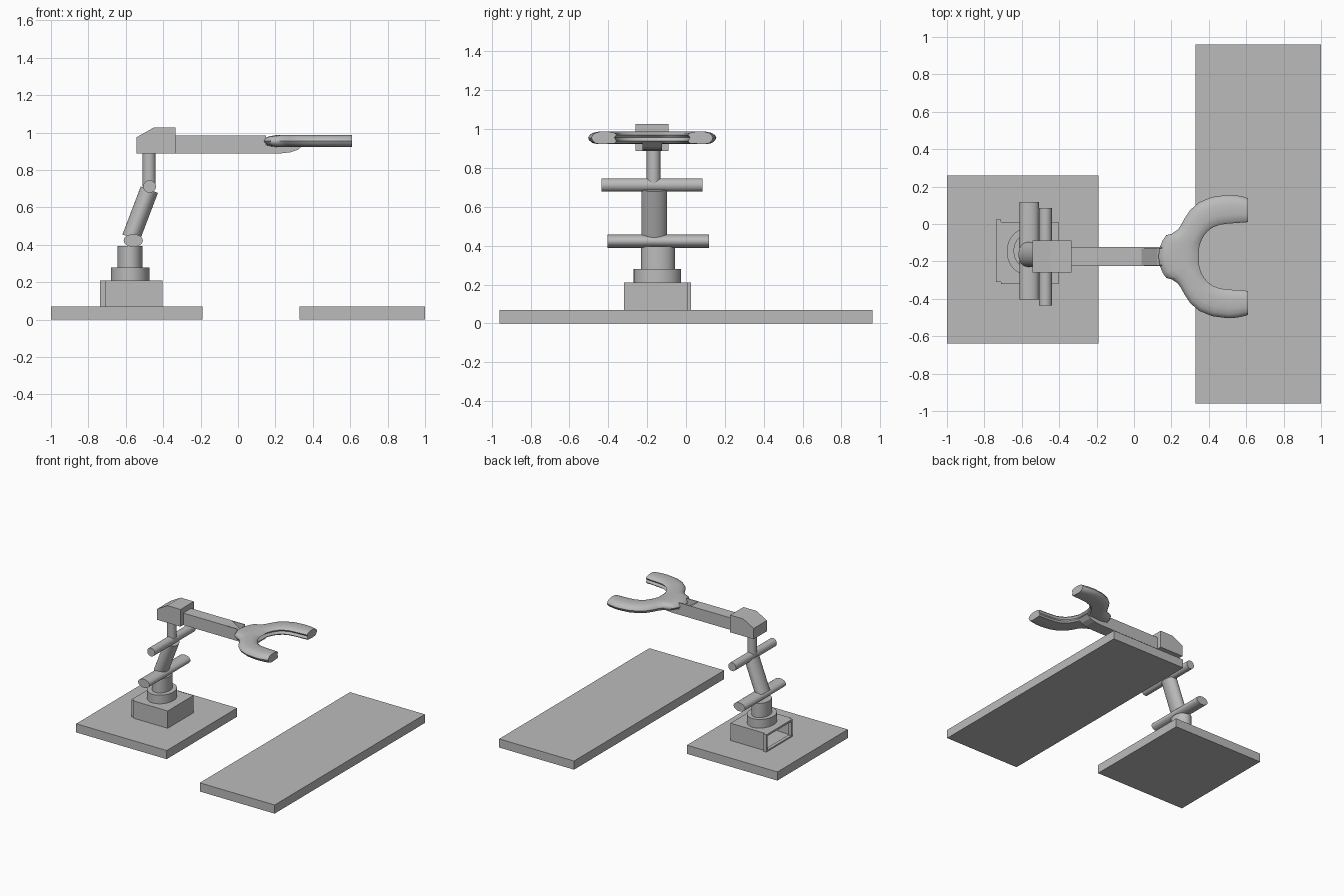
import bpy, bmesh, math
from mathutils import Vector, Matrix

if "Cube" in bpy.data.objects:
    bpy.data.objects.remove(bpy.data.objects["Cube"])

GRAY = (0.5, 0.5, 0.5, 1)
mat = bpy.data.materials.new("plain gray")
mat.use_nodes = True
mat.diffuse_color = GRAY
mat.node_tree.nodes["Principled BSDF"].inputs["Base Color"].default_value = GRAY


def finish(name, bm, smooth=False):
    bmesh.ops.recalc_face_normals(bm, faces=bm.faces)
    mesh = bpy.data.meshes.new(name)
    bm.to_mesh(mesh)
    bm.free()
    obj = bpy.data.objects.new(name, mesh)
    bpy.context.collection.objects.link(obj)
    mesh.materials.append(mat)
    if smooth:
        bpy.ops.object.select_all(action="DESELECT")
        obj.select_set(True)
        bpy.context.view_layer.objects.active = obj
        bpy.ops.object.shade_smooth_by_angle(angle=math.radians(35))
    return obj


def box(name, x, y, z):
    bm = bmesh.new()
    bmesh.ops.create_cube(bm, size=1)
    for v in bm.verts:
        v.co = [r[0] + (c + 0.5) * (r[1] - r[0]) for c, r in zip(v.co, (x, y, z))]
    return finish(name, bm)


def rod(name, start, end, rx, ry):
    """Elliptical cylinder between two points."""
    a, b = Vector(start), Vector(end)
    axis = b - a
    # keep the cross-section's second axis along y, or along z for level rods
    side = Vector((0, 0, 1)) if abs(axis.normalized().y) > 0.9 else Vector((0, 1, 0))
    w = axis.normalized()
    u = side.cross(w).normalized()
    turn = Matrix((u, w.cross(u), w)).transposed().to_4x4()
    bm = bmesh.new()
    bmesh.ops.create_cone(bm, cap_ends=True, segments=48, radius1=1, radius2=1, depth=axis.length)
    bmesh.ops.scale(bm, vec=(rx, ry, 1), verts=bm.verts)
    bm.transform(Matrix.Translation((a + b) / 2) @ turn)
    return finish(name, bm, True)


def side_profile(name, points, y0, y1):
    """Extrude an xz outline along y."""
    bm = bmesh.new()
    face = bm.faces.new([bm.verts.new((x, y0, z)) for x, z in points])
    out = bmesh.ops.extrude_face_region(bm, geom=[face])
    moved = [g for g in out["geom"] if isinstance(g, bmesh.types.BMVert)]
    bmesh.ops.translate(bm, vec=(0, y1 - y0, 0), verts=moved)
    return finish(name, bm)


# Floor plates
box("arm_floor_plate", (-1, -0.19), (-0.64, 0.26), (0, 0.07))
box("long_floor_plate", (0.33, 1), (-0.96, 0.96), (0, 0.07))

# Pedestal, with an open frame on one end
body = box("pedestal_box", (-0.71, -0.405), (-0.32, 0.01), (0.07, 0.21))
bm = bmesh.new()
bm.from_mesh(body.data)
end = [f for f in bm.faces if f.normal.x < -0.9]
bmesh.ops.inset_region(bm, faces=end, thickness=0.02)
for v in end[0].verts:
    v.co.x += 0.2
bm.to_mesh(body.data)
bm.free()
FX = (-0.737, -0.71)
for i, (ya, yb) in enumerate(((-0.31, -0.295), (0.01, 0.025))):
    box(f"frame_post_{i + 1}", FX, (ya, yb), (0.07, 0.21))
box("frame_top", FX, (-0.295, 0.01), (0.195, 0.21))
box("frame_bottom", FX, (-0.295, 0.01), (0.07, 0.08))

# Turntable and post
rod("turntable", (-0.577, -0.147, 0.21), (-0.577, -0.147, 0.28), 0.103, 0.122)
rod("turntable_post", (-0.577, -0.144, 0.28), (-0.577, -0.144, 0.395), 0.067, 0.087)

# Joint bars and links
rod("lower_joint_bar", (-0.56, -0.404, 0.423), (-0.56, 0.118, 0.423), 0.051, 0.034)
rod("slanted_link", (-0.572, -0.163, 0.438), (-0.474, -0.163, 0.695), 0.049, 0.066)
rod("upper_joint_bar", (-0.473, -0.436, 0.712), (-0.473, 0.086, 0.712), 0.034, 0.034)
rod("upright_link", (-0.475, -0.167, 0.712), (-0.475, -0.167, 0.895), 0.035, 0.035)

# Head block and arm
CY = -0.174
side_profile("head_block", [(-0.543, 0.888), (-0.333, 0.888), (-0.333, 1.027),
                            (-0.45, 1.027), (-0.543, 0.975)], CY - 0.085, CY + 0.085)
side_profile("arm", [(-0.34, 0.888), (0.22, 0.888), (0.28, 0.895), (0.32, 0.908),
                     (0.345, 0.93), (0.125, 0.93), (0.04, 0.985), (-0.34, 0.985)],
             CY - 0.05, CY + 0.05)
for i, s in enumerate((-1, 1)):
    y = CY + s * 0.047
    box(f"arm_cheek_{i + 1}", (0.04, 0.15), (y - 0.003, y + 0.003), (0.925, 0.985))

# Claw: a lens-like section swept round the C from tip to neck to tip
CX = 0.503
OUTER = [(180, 0.372), (173, 0.37), (166, 0.36), (161, 0.35), (158, 0.325), (152, 0.305),
         (146, 0.303), (138, 0.31), (129, 0.321), (118, 0.329), (105, 0.33), (90, 0.33)]
SECTION = [(0, 0.955), (0.04, 0.968), (0.15, 0.98), (0.35, 0.987), (0.7, 0.987), (0.93, 0.98),
           (1, 0.97), (0.92, 0.956), (1, 0.938), (0.92, 0.927), (0.35, 0.922), (0.15, 0.928),
           (0.04, 0.942)]


def claw_stations():
    half = []
    for deg, r in OUTER:
        t = math.radians(deg)
        inner = 0.155 + 0.021 * min(1, (180 - deg) / 55)
        d = Vector((math.cos(t), math.sin(t)))
        half.append((d * r, d * inner))
    for k in (0.25, 0.5, 0.75, 1):
        x = 0.107 * k
        half.append((Vector((x, math.sqrt(0.33 ** 2 - x * x))), Vector((x, 0.176 + 0.008 * k))))
    flip = [(Vector((o.x, -o.y)), Vector((i.x, -i.y))) for o, i in half[1:]]
    return flip[::-1] + half


bm = bmesh.new()
rings = []
for o, i in claw_stations():
    rings.append([bm.verts.new((CX + o.x + (i.x - o.x) * u, CY + o.y + (i.y - o.y) * u, z))
                  for u, z in SECTION])
n = len(SECTION)
for a, b in zip(rings, rings[1:]):
    for k in range(n):
        bm.faces.new((a[k], a[(k + 1) % n], b[(k + 1) % n], b[k]))
bm.faces.new(rings[0])
bm.faces.new(rings[-1])
finish("claw", bm, True)
